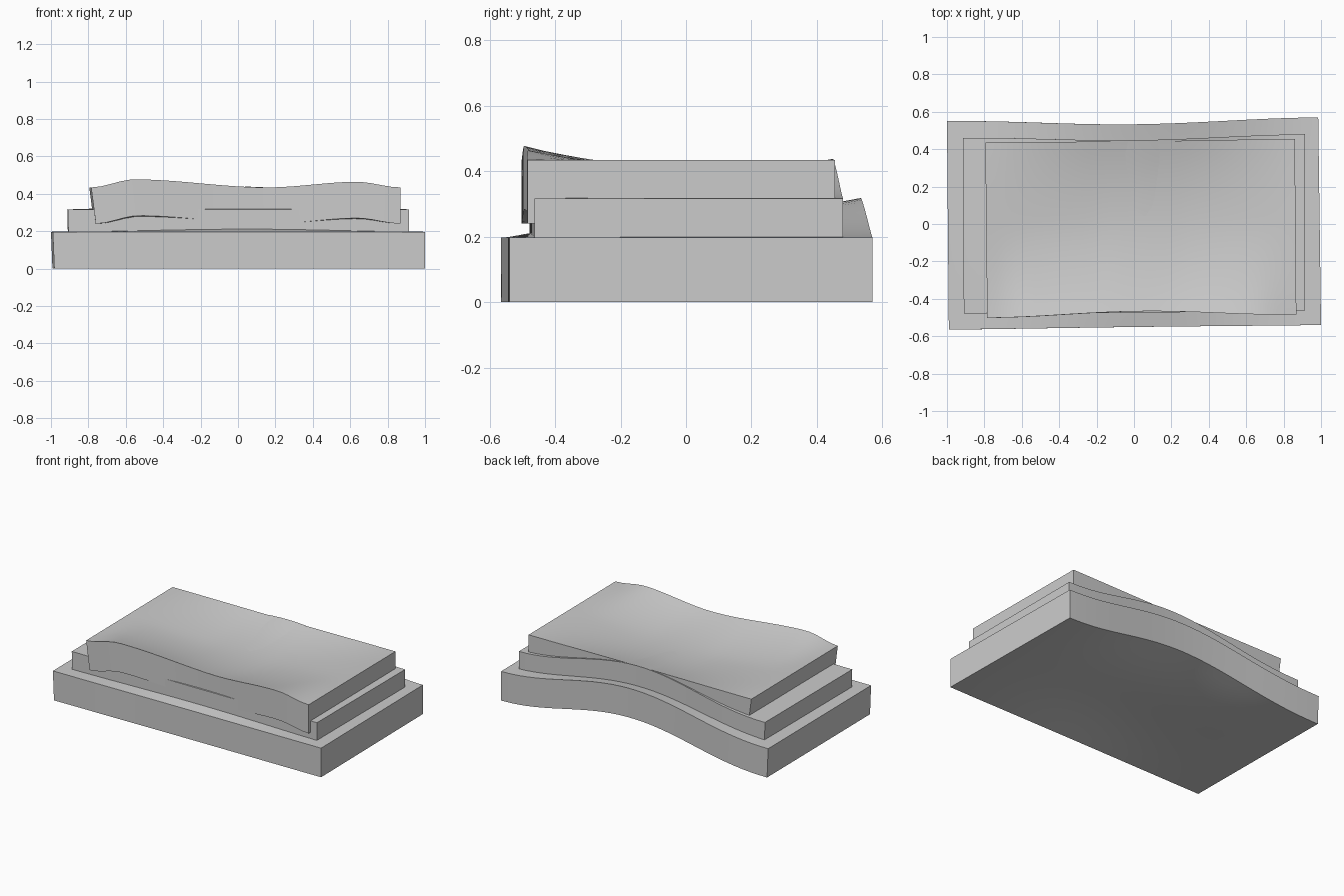
import bpy, bmesh, math

if "Cube" in bpy.data.objects:
    bpy.data.objects.remove(bpy.data.objects["Cube"])

NX, NY = 32, 16


def interp(pts, x):
    # smooth interpolation through (x, value) points
    for (x0, v0), (x1, v1) in zip(pts, pts[1:]):
        if x <= x1:
            t = max(0, (x - x0) / (x1 - x0))
            t = t * t * (3 - 2 * t)
            return v0 + (v1 - v0) * t
    return pts[-1][1]


def slab(name, corners, bow_front, bow_back, z0, z1, lift, inset):
    # warped board: bilinear outline with bowed long edges and a height offset
    fl, fr, bl, br = corners
    bm = bmesh.new()
    layers = []
    for z, k in ((z0, inset), (z1, 0)):
        rows = []
        for j in range(NY + 1):
            v = j / NY
            row = []
            for i in range(NX + 1):
                u = i / NX
                hump = math.sin(math.pi * u) ** 2
                x, y = [(fl[a] * (1 - u) + fr[a] * u) * (1 - v) +
                        (bl[a] * (1 - u) + br[a] * u) * v for a in (0, 1)]
                y += hump * (bow_front * (1 - v) + bow_back * v)
                x += k * (1 - u)
                row.append(bm.verts.new((x, y, z + lift(u, v))))
            rows.append(row)
        layers.append(rows)
    lo, hi = layers
    for rows in layers:
        for j in range(NY):
            for i in range(NX):
                bm.faces.new((rows[j][i], rows[j][i + 1], rows[j + 1][i + 1], rows[j + 1][i]))

    def rim(r):
        return ([r[0][i] for i in range(NX)] + [r[j][NX] for j in range(NY)] +
                [r[NY][i] for i in range(NX, 0, -1)] + [r[j][0] for j in range(NY, 0, -1)])
    a, b = rim(lo), rim(hi)
    for i in range(len(a)):
        n = (i + 1) % len(a)
        bm.faces.new((a[i], a[n], b[n], b[i]))
    bmesh.ops.recalc_face_normals(bm, faces=bm.faces)
    me = bpy.data.meshes.new(name)
    bm.to_mesh(me)
    bm.free()
    ob = bpy.data.objects.new(name, me)
    bpy.context.collection.objects.link(ob)
    bpy.ops.object.select_all(action='DESELECT')
    bpy.context.view_layer.objects.active = ob
    ob.select_set(True)
    bpy.ops.object.shade_smooth_by_angle(angle=math.radians(35))


def back_arch(u, v):
    # ridge growing from a flat front edge to an arched back edge
    rise = v + 0.11 * math.sin(2 * math.pi * v)
    return 0.121 * math.sin(math.pi * u ** 1.08) ** 2 * rise


FRONT_WAVE = [(0, 0), (0.14, 0.043), (0.57, 0.0), (0.86, 0.03), (1, 0)]


def front_wave(u, v):
    # front edge carries two low humps, the middle sags
    sag = 0.055 * 4 * v * (1 - v) * min(1, math.sin(math.pi * u) * 1.1)
    return interp(FRONT_WAVE, u) * max(0, 1 - v / 0.5) ** 1.5 - sag


slab("bottom_slab", [(-0.99, -0.565), (1.0, -0.54), (-1.0, 0.55), (0.985, 0.57)],
     0.002, -0.027, 0.0, 0.197, back_arch, 0.008)
slab("middle_slab", [(-0.91, -0.478), (0.915, -0.463), (-0.913, 0.46), (0.915, 0.48)],
     -0.004, -0.022, 0.12, 0.317, back_arch, 0.005)
slab("top_slab", [(-0.785, -0.502), (0.868, -0.485), (-0.795, 0.437), (0.86, 0.455)],
     0.027, -0.004, 0.24, 0.434, front_wave, 0.025)
